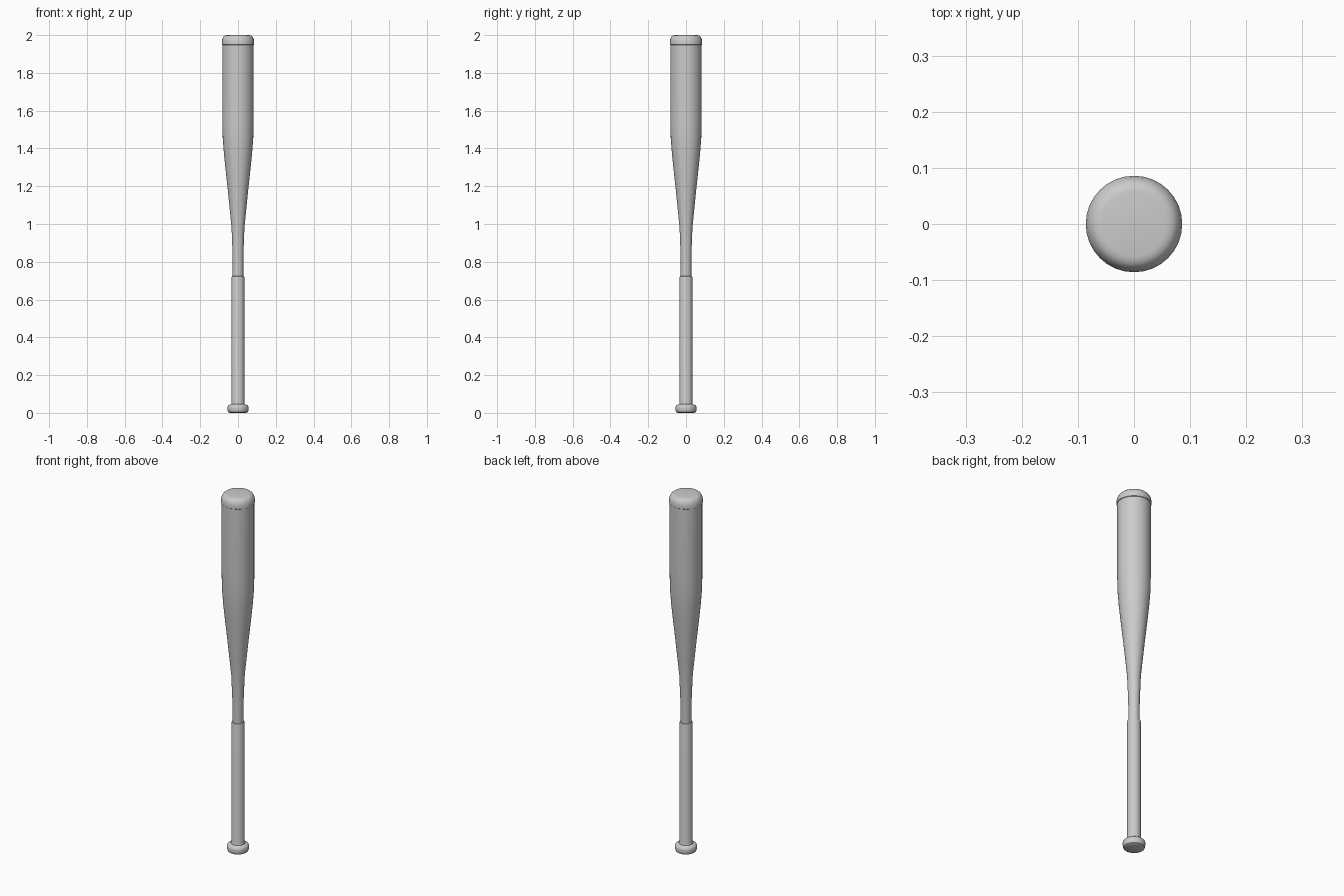
import bpy, bmesh, math

if "Cube" in bpy.data.objects:
    bpy.data.objects.remove(bpy.data.objects["Cube"])

SEGMENTS = 32


def lathe(name, profile):
    """Spin (radius, height) points about z and close both ends."""
    bm = bmesh.new()
    rings = []
    for r, z in profile:
        rings.append([bm.verts.new((r * math.cos(2 * math.pi * i / SEGMENTS),
                                    r * math.sin(2 * math.pi * i / SEGMENTS), z))
                      for i in range(SEGMENTS)])
    for low, high in zip(rings, rings[1:]):
        for i in range(SEGMENTS):
            j = (i + 1) % SEGMENTS
            bm.faces.new((low[i], low[j], high[j], high[i]))
    bm.faces.new(rings[0][::-1])
    bm.faces.new(rings[-1])
    mesh = bpy.data.meshes.new(name)
    bm.to_mesh(mesh)
    bm.free()
    obj = bpy.data.objects.new(name, mesh)
    bpy.context.collection.objects.link(obj)
    bpy.ops.object.select_all(action='DESELECT')
    obj.select_set(True)
    bpy.context.view_layer.objects.active = obj
    bpy.ops.object.shade_smooth_by_angle(angle=math.radians(35))
    return obj


# Knob, grip sleeve, handle, tapered barrel and rounded end cap as one skin
lathe("bat", [
    # knob
    (0.045, 0.0), (0.052, 0.004), (0.055, 0.012), (0.056, 0.03),
    (0.053, 0.038), (0.046, 0.043), (0.036, 0.046),
    # grip
    (0.034, 0.055), (0.034, 0.715), (0.032, 0.723), (0.028, 0.725),
    # handle and taper
    (0.028, 0.80), (0.029, 0.85), (0.034, 0.98), (0.042, 1.06),
    (0.053, 1.17), (0.066, 1.29), (0.075, 1.38), (0.081, 1.46),
    # barrel
    (0.083, 1.55), (0.083, 1.948),
    # end cap
    (0.086, 1.95), (0.086, 1.965), (0.083, 1.98), (0.077, 1.991),
    (0.069, 1.998), (0.058, 2.0),
])
